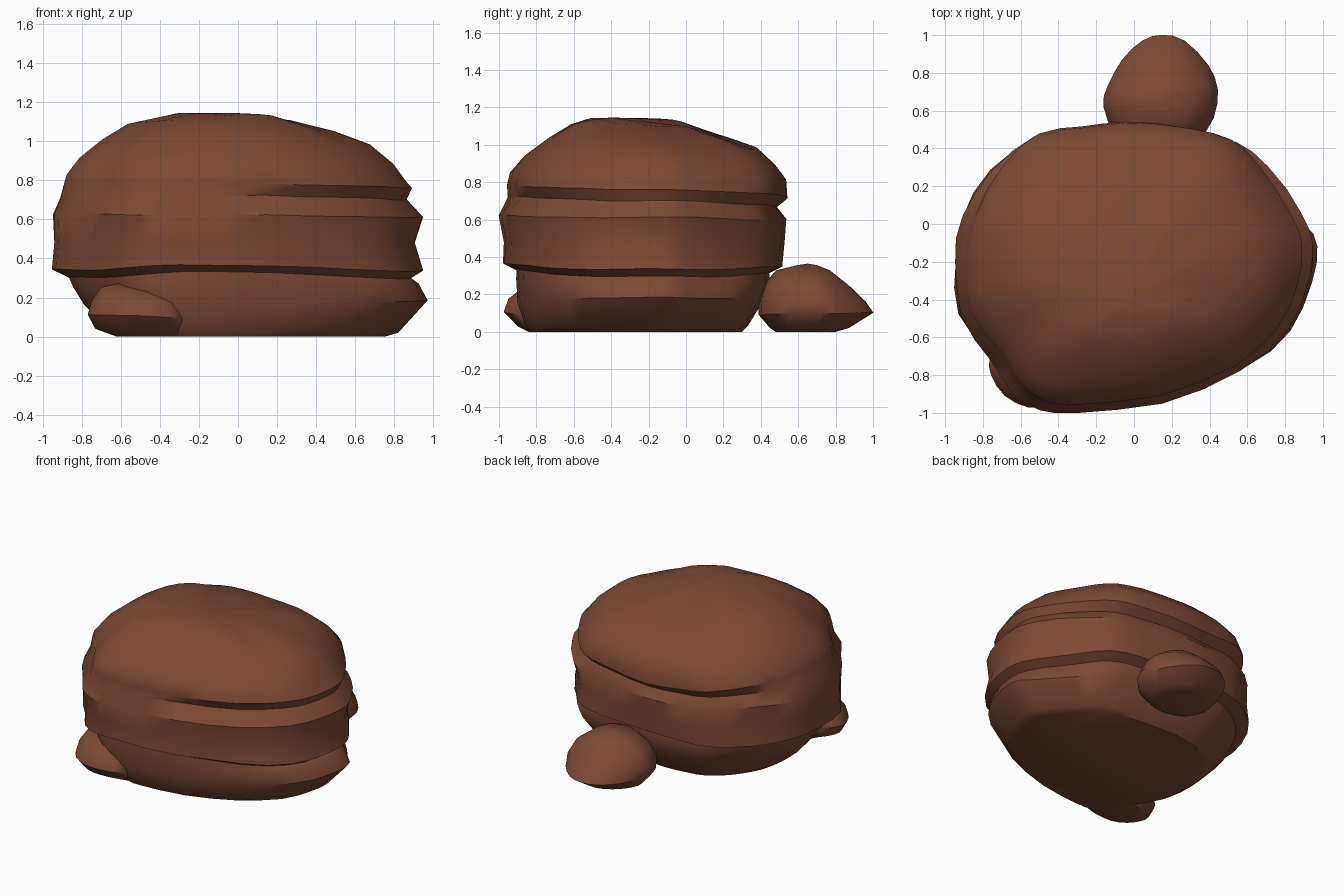
import bpy, bmesh, math
from mathutils import Vector, noise

if "Cube" in bpy.data.objects:
    bpy.data.objects.remove(bpy.data.objects["Cube"])

mat = bpy.data.materials.new("red brown rock")
mat.diffuse_color = (0.205, 0.068, 0.034, 1)
mat.use_nodes = True
mat.node_tree.nodes["Principled BSDF"].inputs["Base Color"].default_value = mat.diffuse_color


def dense(pts):
    """Double a closed outline with smooth midpoints."""
    out, n = [], len(pts)
    for i in range(n):
        a, b, c, d = (Vector(pts[(i + k) % n]) for k in (-1, 0, 1, 2))
        out += [b, (9 * (b + c) - a - d) / 16]
    return out


def loft(name, outline, centre, rings, top, rough=0.0, tweak=None):
    """Stack scaled outlines. Each ring gives (reach, height) for right, back, left, front."""
    cx, cy = centre
    pts = dense(outline)
    xr, xl = max(p.x for p in pts) - cx, min(p.x for p in pts) - cx
    yb, yf = max(p.y for p in pts) - cy, min(p.y for p in pts) - cy
    bm = bmesh.new()
    loops = []
    for k, (r, b, l, f) in enumerate(rings):
        loop = []
        for p in pts:
            dx, dy = p.x - cx, p.y - cy
            ex = (r[0] - cx) / xr if dx > 0 else (l[0] - cx) / xl
            ey = (b[0] - cy) / yb if dy > 0 else (f[0] - cy) / yf
            zx, zy = (r if dx > 0 else l)[1], (b if dy > 0 else f)[1]
            w = dx * dx / (dx * dx + dy * dy)
            z = zx * w + zy * (1 - w)
            s = tweak(k, p) if tweak else 1.0
            # gentle weathering, kept off the flat base
            if k > 1:
                q = Vector((p.x * 2.5, p.y * 2.5, z * 4))
                s += rough * noise.noise(q)
                z += rough * 0.6 * noise.noise(q + Vector((7, 3, 5)))
            loop.append(bm.verts.new((cx + dx * ex * s, cy + dy * ey * s, z)))
        loops.append(loop)
    n = len(pts)
    for lo, hi in zip(loops, loops[1:]):
        for i in range(n):
            j = (i + 1) % n
            bm.faces.new((lo[i], lo[j], hi[j], hi[i]))
    bm.faces.new(loops[0])
    tip = bm.verts.new(top)
    for i in range(n):
        bm.faces.new((loops[-1][i], loops[-1][(i + 1) % n], tip))
    bmesh.ops.recalc_face_normals(bm, faces=bm.faces)
    me = bpy.data.meshes.new(name)
    bm.to_mesh(me)
    bm.free()
    me.materials.append(mat)
    ob = bpy.data.objects.new(name, me)
    bpy.context.collection.objects.link(ob)
    bpy.ops.object.select_all(action='DESELECT')
    ob.select_set(True)
    bpy.context.view_layer.objects.active = ob
    bpy.ops.object.shade_smooth_by_angle(angle=math.radians(38))
    return ob


# Main layered boulder
boulder_outline = [
    (.95, -.1), (.88, .06), (.7, .31), (.55, .45), (.32, .515), (-.05, .55), (-.3, .53),
    (-.53, .48), (-.75, .3), (-.91, .05), (-.955, -.2), (-.92, -.48), (-.75, -.72),
    (-.64, -.89), (-.5, -.985), (-.3, -1.0), (.15, -.95), (.57, -.78), (.82, -.57), (.92, -.32)]
boulder_rings = [
    ((.75, 0), (.30, 0), (-.62, 0), (-.83, 0)),
    ((.82, .02), (.33, .03), (-.68, .04), (-.86, .03)),
    ((.95, .18), (.42, .18), (-.80, .17), (-.90, .15)),
    ((.91, .27), (.45, .26), (-.85, .25), (-.91, .28)),
    ((.89, .30), (.45, .31), (-.87, .30), (-.91, .33)),
    ((.955, .34), (.52, .345), (-.955, .34), (-.985, .365)),
    ((.915, .48), (.52, .48), (-.945, .48), (-.98, .48)),
    ((.945, .61), (.53, .60), (-.945, .63), (-1.0, .62)),
    ((.89, .70), (.51, .67), (-.91, .71), (-.95, .72)),
    ((.88, .76), (.535, .72), (-.89, .79), (-.955, .78)),
    ((.865, .79), (.54, .82), (-.88, .82), (-.94, .86)),
    ((.80, .88), (.48, .90), (-.81, .91), (-.86, .95)),
    ((.68, .98), (.39, .98), (-.69, 1.01), (-.73, 1.045)),
    ((.50, 1.05), (.27, 1.015), (-.56, 1.09), (-.62, 1.11)),
    ((.28, 1.11), (.06, 1.08), (-.32, 1.14), (-.52, 1.135))]


def strata(k, p):
    """Undercut below the cap, and a block jutting out at the lower right."""
    if k == 8 and (p.x > .1 or p.y > .1):
        return 0.965
    if k == 9 and (p.x > .1 or p.y > .1):
        return 1.012
    if k in (2, 3) and p.x > .55 and -.75 < p.y < 0:
        return 1.02
    return 1.0


loft("layered_boulder", boulder_outline, (0, -.22), boulder_rings,
     (-.03, -.4, 1.145), 0.025, strata)

# Rounded stone behind
back_outline = [
    (.445, .72), (.40, .84), (.27, .97), (.15, 1.0), (.04, .97), (-.07, .87),
    (-.14, .74), (-.16, .62), (-.08, .46), (.12, .39), (.32, .44), (.42, .56)]
back_rings = [
    ((.30, 0), (.80, 0), (-.02, 0), (.48, 0)),
    ((.36, .015), (.87, .02), (-.08, .015), (.45, .02)),
    ((.44, .10), (1.0, .10), (-.15, .10), (.39, .09)),
    ((.445, .16), (.96, .16), (-.16, .16), (.39, .17)),
    ((.40, .25), (.87, .25), (-.11, .25), (.42, .26)),
    ((.31, .32), (.77, .33), (-.02, .32), (.48, .33)),
    ((.22, .352), (.70, .358), (.07, .352), (.58, .35))]
loft("back_stone", back_outline, (.145, .65), back_rings, (.145, .65, .365), 0.02)

# Low stone at the front left
front_outline = [
    (-.26, -.78), (-.30, -.90), (-.42, -.965), (-.56, -.975), (-.69, -.91), (-.765, -.80),
    (-.77, -.70), (-.68, -.60), (-.5, -.55), (-.34, -.62)]
front_rings = [
    ((-.27, 0), (-.6, 0), (-.62, 0), (-.84, 0)),
    ((-.265, .02), (-.58, .03), (-.73, .04), (-.90, .03)),
    ((-.26, .09), (-.55, .10), (-.77, .11), (-.975, .11)),
    ((-.275, .17), (-.57, .17), (-.75, .18), (-.95, .18)),
    ((-.36, .225), (-.63, .24), (-.70, .255), (-.88, .235))]
loft("front_stone", front_outline, (-.54, -.76), front_rings, (-.6, -.76, .275), 0.02)
